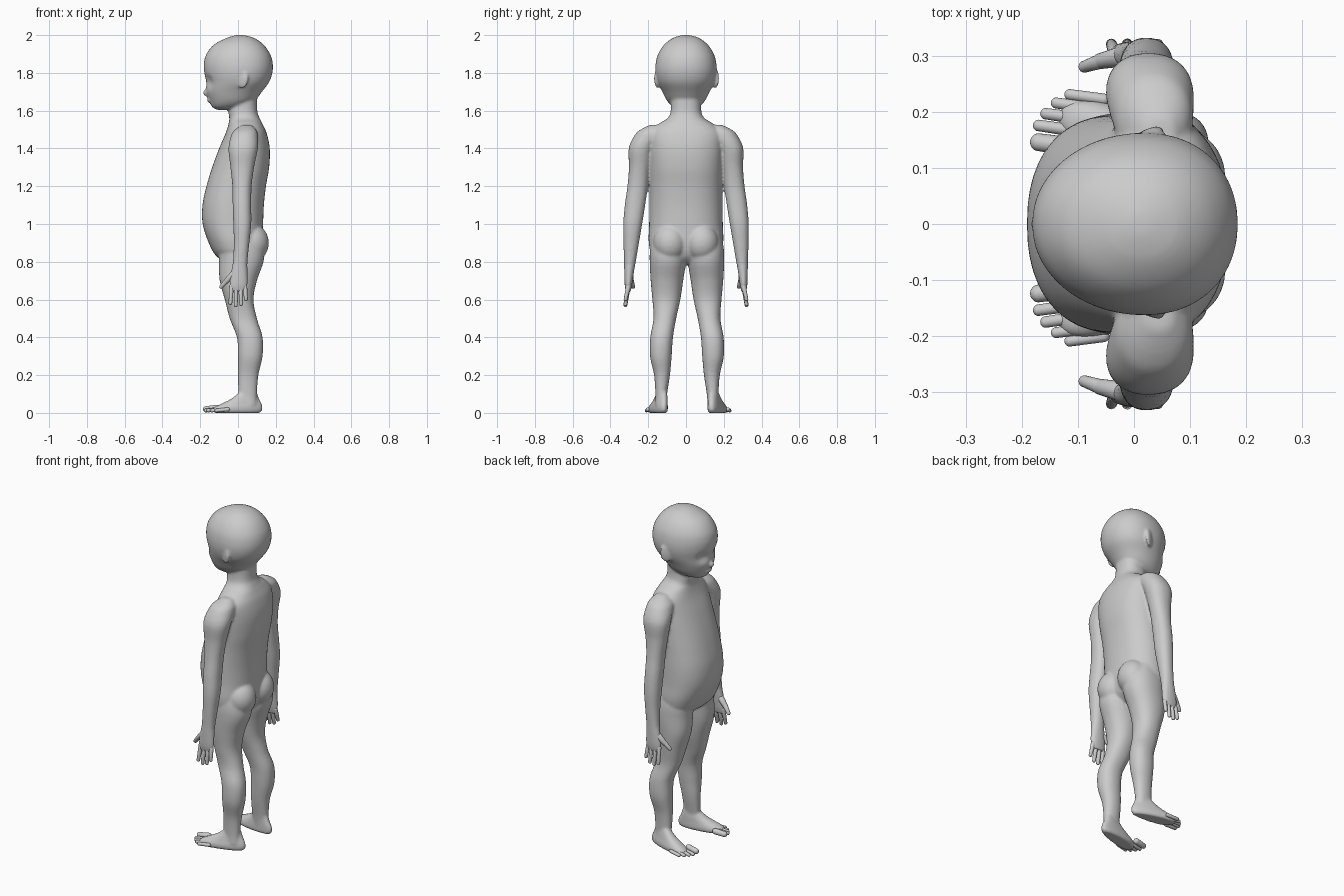
import bpy, bmesh, math
from mathutils import Vector, Matrix

if "Cube" in bpy.data.objects:
    bpy.data.objects.remove(bpy.data.objects["Cube"], do_unlink=True)

grey = bpy.data.materials.new("plain grey")
grey.use_nodes = True
grey.diffuse_color = (.6, .6, .6, 1)
grey.node_tree.nodes["Principled BSDF"].inputs["Base Color"].default_value = (.6, .6, .6, 1)

SEGMENTS = 48
STEPS = 6


def spline(a, b, c, d, t):
    """Smooth value between b and c."""
    return b + .5 * t * (c - a + t * (2*a - 5*b + 4*c - d + t * (3*(b - c) + d - a)))


def refine(rows):
    """Add in-between sections to a coarse list."""
    fine = []
    for i in range(len(rows) - 1):
        a, b, c, d = rows[max(i - 1, 0)], rows[i], rows[i + 1], rows[min(i + 2, len(rows) - 1)]
        for s in range(STEPS):
            fine.append([spline(*q, s / STEPS) for q in zip(a, b, c, d)])
    return fine + [list(rows[-1])]


def loft(bm, rows, side=1, shift=0, power=2.2, taper=0, shear=0):
    """Stack of rounded sections: height, front, back, sideways centre, half width."""
    rings = []
    for z, front, back, mid, half in refine(rows):
        ring = []
        for k in range(SEGMENTS):
            ang = math.tau * k / SEGMENTS
            c, s = math.cos(ang), math.sin(ang)
            x = (front + back) / 2 + (back - front) / 2 * math.copysign(abs(c) ** (2 / power), c)
            y = half * math.copysign(abs(s) ** (2 / power), s) * (1 + taper * x)
            ring.append(bm.verts.new((x, side * (mid + y + shear * x) + shift, z)))
        rings.append(ring)
    for lo, hi in zip(rings, rings[1:]):
        for k in range(SEGMENTS):
            n = (k + 1) % SEGMENTS
            bm.faces.new((lo[k], lo[n], hi[n], hi[k]))
    bm.faces.new(rings[0])
    bm.faces.new(rings[-1])
    return [v for ring in rings for v in ring]


def ellipsoid(bm, centre, radii, turn=0):
    m = Matrix.Translation(centre) @ Matrix.Rotation(turn, 4, 'Z') @ Matrix.Diagonal((*radii, 1))
    bmesh.ops.create_uvsphere(bm, u_segments=32, v_segments=20, radius=1, matrix=m)


def capsule(bm, start, end, radius, tip=.8):
    """Round-ended digit that narrows to its tip."""
    start, end = Vector(start), Vector(end)
    axis = end - start
    turn = axis.to_track_quat('Z', 'Y').to_matrix()
    made = bmesh.ops.create_uvsphere(bm, u_segments=20, v_segments=12, radius=radius)
    for v in made["verts"]:
        if v.co.z > radius * .01:
            v.co = v.co * tip + Vector((0, 0, axis.length - radius * tip))
        v.co = start + turn @ v.co


def finish(bm, name):
    bmesh.ops.recalc_face_normals(bm, faces=bm.faces)
    for f in bm.faces:
        f.smooth = True
    mesh = bpy.data.meshes.new(name)
    bm.to_mesh(mesh)
    bm.free()
    mesh.materials.append(grey)
    ob = bpy.data.objects.new(name, mesh)
    bpy.context.collection.objects.link(ob)
    return ob


# Sections from bottom to top
TORSO = [(.79, -.05, .07, 0, .09), (.83, -.115, .11, 0, .175), (.9, -.155, .13, 0, .197),
         (1, -.187, .133, 0, .195), (1.1, -.188, .137, 0, .194), (1.2, -.167, .148, 0, .192),
         (1.3, -.137, .165, 0, .193), (1.4, -.1, .168, 0, .195), (1.48, -.066, .152, 0, .19),
         (1.53, -.05, .13, 0, .145), (1.56, -.046, .115, 0, .098), (1.6, -.05, .102, 0, .081),
         (1.7, -.04, .1, 0, .08)]
HEAD = [(1.604, -.11, -.03, 0, .03), (1.62, -.137, .04, 0, .07), (1.65, -.151, .088, 0, .1),
        (1.7, -.168, .127, 0, .126), (1.75, -.168, .164, 0, .15), (1.8, -.178, .182, 0, .161),
        (1.85, -.181, .184, 0, .16), (1.9, -.167, .17, 0, .147), (1.95, -.127, .135, 0, .115),
        (1.985, -.06, .085, 0, .068), (2, -.01, .03, 0, .02)]
ARM = [(.64, -.04, .04, .306, .012), (.68, -.045, .05, .305, .02), (.75, -.036, .05, .301, .026),
       (.8, -.027, .05, .297, .031), (.9, -.022, .06, .29, .041), (1, -.025, .07, .282, .05),
       (1.1, -.028, .07, .27, .054), (1.2, -.03, .072, .256, .054), (1.3, -.04, .085, .246, .056),
       (1.4, -.05, .105, .235, .068), (1.47, -.036, .105, .195, .077), (1.5, -.015, .095, .18, .06),
       (1.525, .02, .07, .16, .03)]
LEG = [(.04, .01, .1, .139, .03), (.1, .002, .1, .136, .031), (.2, 0, .108, .132, .042),
       (.3, 0, .13, .138, .057), (.4, -.006, .13, .134, .06), (.5, -.044, .1, .117, .06),
       (.6, -.07, .082, .109, .074), (.7, -.097, .1, .106, .086), (.8, -.1, .135, .101, .096),
       (.87, -.1, .135, .1, .095), (.95, -.08, .11, .1, .08)]
FOOT = [(0, -.12, .115, .152, .036), (.012, -.135, .128, .152, .042), (.03, -.125, .13, .152, .042),
        (.05, -.085, .125, .15, .038), (.075, -.035, .112, .148, .034), (.11, .008, .1, .146, .027)]

# Body shells, fused into one skin
bm = bmesh.new()
loft(bm, TORSO, power=2.3)
skull = loft(bm, HEAD, power=2.1, taper=.4)
for v in skull:
    for side in (1, -1):
        gap = (v.co - Vector((-.155, side * .06, 1.755))).length
        if gap < .05:
            v.co.x += .012 * (1 - (gap / .05) ** 2) ** 2
ellipsoid(bm, (-.165, 0, 1.695), (.02, .017, .02))
ellipsoid(bm, (-.152, 0, 1.655), (.012, .03, .012))
for side in (1, -1):
    loft(bm, ARM, side)
    loft(bm, LEG, side, shift=.005)
    loft(bm, FOOT, side, shift=.009, power=2.4, taper=-2, shear=-.2)
    ellipsoid(bm, (.075, side * .085, .9), (.088, .088, .1))
    ellipsoid(bm, (.022, side * .153 + .003, 1.77), (.036, .012, .052), side * .45)
body = finish(bm, "body")
remesh = body.modifiers.new("fuse", 'REMESH')
remesh.mode = 'VOXEL'
remesh.voxel_size = .007
remesh.use_smooth_shade = True
soften = body.modifiers.new("soften", 'SMOOTH')
soften.factor = .5
soften.iterations = 6

# Digits: (offset along hand, tip height) and (toe tip forward, sideways, radius)
FINGERS = [(-.034, .572), (-.01, .56), (.014, .566), (.036, .592)]
TOES = [(-.185, .137, .017), (-.18, .166, .011), (-.167, .187, .011),
        (-.148, .206, .0105), (-.124, .221, .0105)]
for side, label in ((1, "right"), (-1, "left")):
    bm = bmesh.new()
    for x, z in FINGERS:
        capsule(bm, (x, side * .305, .67), (x * 1.2, side * .322, z), .0125)
    capsule(bm, (-.025, side * .298, .735), (-.07, side * .288, .688), .018)
    capsule(bm, (-.06, side * .29, .7), (-.095, side * .278, .66), .0135)
    finish(bm, label + "_fingers")
    bm = bmesh.new()
    for x, y, r in TOES:
        capsule(bm, (x + .07, side * (y - .01) + .011, r + .008), (x, side * y + .011, r + .001), r, .95)
    finish(bm, label + "_toes")
